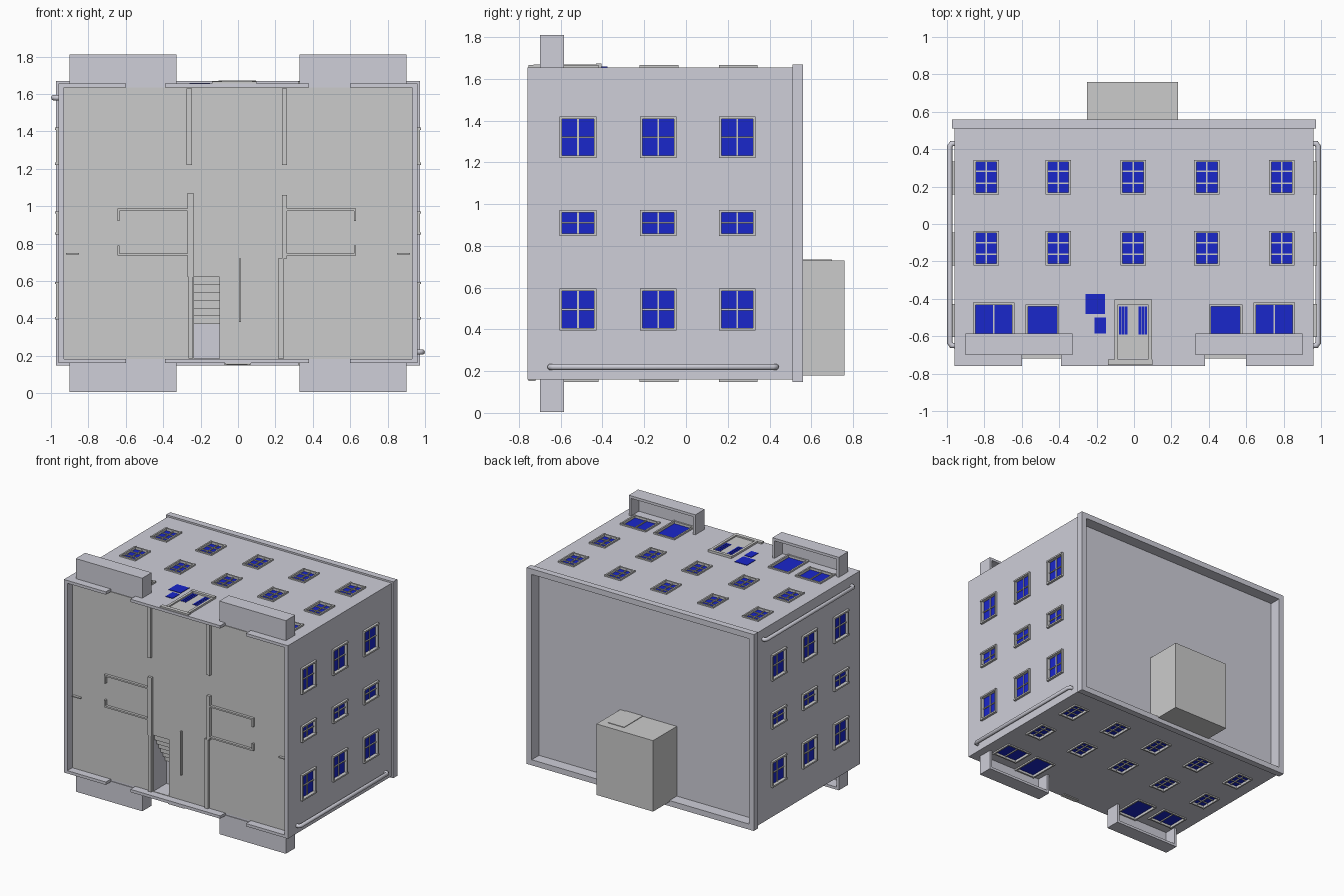
import bpy, bmesh
from mathutils import Vector, Matrix

if "Cube" in bpy.data.objects:
    bpy.data.objects.remove(bpy.data.objects["Cube"])

# Building lying on its side: its own "up" is +y, long facades face +z and -z
X, Z0, Z1 = 0.96, 0.16, 1.655
Y0, FLOOR, ROOF, TOP = -0.76, -0.70, 0.47, 0.56

def material(name, rgb):
    m = bpy.data.materials.new(name)
    m.diffuse_color = (*rgb, 1)
    m.use_nodes = True
    m.node_tree.nodes["Principled BSDF"].inputs["Base Color"].default_value = m.diffuse_color
    return m

WALL = material("wall_grey", (0.62, 0.62, 0.69))
STONE = material("stone", (0.65, 0.65, 0.63))
BLUE = material("blue_glass", (0.01, 0.02, 0.6))

parts = {}

def box(part, a, b):
    """Add a box between two corners to the named part."""
    bm = parts.setdefault(part, bmesh.new())
    a, b = Vector(a), Vector(b)
    size = Vector([abs(q - p) for p, q in zip(a, b)])
    bmesh.ops.create_cube(bm, size=1, matrix=Matrix.Translation((a + b) / 2) @ Matrix.Diagonal((*size, 1)))

# Each facade maps (across, height, outward) to world space
FACES = {
    "top": lambda u, v, d: (u, v, Z1 + d),
    "bottom": lambda u, v, d: (u, v, Z0 - d),
    "right": lambda u, v, d: (X + d, v, u),
    "left": lambda u, v, d: (-X - d, v, u),
}

def panel(part, face, u0, u1, v0, v1, d0, d1):
    f = FACES[face]
    box(part, f(u0, v0, d0), f(u1, v1, d1))

def window(face, u0, u1, v0, v1, cols, rows, proud=0.012, glass="window_glass"):
    """Recessed glass with surround and glazing bars."""
    t, s = 0.012, 0.004
    panel("window_cutter", face, u0 + t, u1 - t, v0 + t, v1 - t, -0.02, 0.05)
    panel(glass, face, u0 + t, u1 - t, v0 + t, v1 - t, -0.025, -0.008)
    for a, b in ((u0, u0 + t), (u1 - t, u1)):
        panel("window_frames", face, a, b, v0, v1, -0.018, proud)
    for a, b in ((v0, v0 + t), (v1 - t, v1)):
        panel("window_frames", face, u0 + t, u1 - t, a, b, -0.018, proud * 0.8)
    for i in range(1, cols):
        c = u0 + (u1 - u0) * i / cols
        panel("glazing_bars", face, c - s, c + s, v0 + t, v1 - t, -0.018, 0)
    for i in range(1, rows):
        c = v0 + (v1 - v0) * i / rows
        panel("glazing_bars", face, u0 + t, u1 - t, c - s, c + s, -0.018, -0.002)

# Main block, skirt with doorway gaps, parapet
box("main_block", (-X, FLOOR + 0.005, Z0), (X, ROOF, Z1))
for z0, z1 in ((Z0, Z0 + 0.022), (Z1 - 0.022, Z1)):
    for x0, x1 in ((-X, -0.6), (-0.39, 0.38), (0.6, X)):
        box("base_skirt", (x0, Y0, z0), (x1, FLOOR + 0.005, z1))
for s in (-1, 1):
    box("base_skirt", (s * X, Y0, Z0 + 0.022), (s * (X - 0.03), FLOOR + 0.005, Z1 - 0.022))

def ring(part, y0, y1, out, inner):
    for s in (-1, 1):
        box(part, (s * (X + out), y0, Z0 - out), (s * (X - inner), y1, Z1 + out))
    for z, d in ((Z0, -1), (Z1, 1)):
        box(part, (-X + inner, y0, z + d * out), (X - inner, y1, z - d * inner))

ring("parapet_wall", ROOF, 0.51, 0, 0.03)
ring("parapet_cap", 0.51, TOP, 0.013, 0.03)

# Ground slab, stairwell and steps, partition wall stubs
box("ground_slab", (-X + 0.03, FLOOR, Z0 + 0.022), (X - 0.03, FLOOR + 0.005, Z1 - 0.022))
box("stair_cutter", (-0.235, FLOOR - 0.1, 0.185), (-0.1, FLOOR + 0.16, 0.62))
for i in range(6):
    z = 0.37 + i * 0.25 / 6
    box("stairs", (-0.235, FLOOR + 0.14 - i * 0.025, z), (-0.1, FLOOR + 0.16, z + 0.25 / 6))
stubs = [(-0.275, -0.245, 1.22, 1.63), (0.235, 0.262, 1.22, 1.63), (-0.27, -0.237, 0.62, 1.07),
         (-0.265, -0.24, 0.185, 0.62), (0.215, 0.245, 0.185, 0.72), (0.235, 0.262, 0.72, 1.06),
         (-0.64, -0.27, 0.975, 0.987), (-0.64, -0.27, 0.735, 0.747), (0.262, 0.63, 0.975, 0.987),
         (0.262, 0.63, 0.735, 0.747), (-0.645, -0.633, 0.92, 0.987), (0.62, 0.632, 0.92, 0.987),
         (-0.645, -0.633, 0.735, 0.79), (0.62, 0.632, 0.735, 0.79), (0.005, 0.015, 0.38, 0.72),
         (-0.92, -0.85, 0.742, 0.75), (0.85, 0.92, 0.742, 0.75)]
for x0, x1, z0, z1 in stubs:
    box("partition_stubs", (x0, FLOOR - 0.02, z0), (x1, FLOOR, z1))

# Windows on the long facades
for face in ("top", "bottom"):
    for u in (-0.79, -0.405, -0.005, 0.39, 0.79):
        for v in (0.25, -0.13):
            window(face, u - 0.068, u + 0.068, v - 0.093, v + 0.093, 2, 3)
    for s in (-1, 1):
        a, b = sorted((s * 0.64, s * 0.86))
        window(face, a, b, -0.60, -0.42, 2, 1)
        a, b = sorted((s * 0.40, s * 0.58))
        window(face, a, b, -0.68, -0.43, 1, 1)
        # Balcony tray below the ground-floor windows
        x0, x1 = s * 0.33, s * 0.90
        panel("balconies", face, x0, x1, -0.70, -0.68, -0.005, 0.155)
        panel("balconies", face, x0, x1, -0.68, -0.585, 0.135, 0.155)
        for p, q in ((x0, x0 + s * 0.02), (x1 - s * 0.02, x1)):
            panel("balconies", face, p, q, -0.68, -0.585, -0.005, 0.135)

# Windows on the short sides
for face in ("left", "right"):
    for u, h in ((1.32, 0.1), (0.91, 0.062), (0.495, 0.1)):
        for v in (-0.517, -0.133, 0.245):
            window(face, u - h, u + h, v - 0.088, v + 0.088, 2, 2, 0.018)

# Entrance door with glass strips, step and side panels
panel("entrance_door", "top", -0.09, 0.08, -0.72, -0.42, -0.01, 0.004)
for u0, u1 in ((-0.105, -0.085), (0.075, 0.095)):
    panel("entrance_frame", "top", u0, u1, -0.73, -0.43, -0.01, 0.014)
panel("entrance_frame", "top", -0.105, 0.095, -0.43, -0.405, -0.01, 0.018)
panel("entrance_step", "top", -0.14, 0.1, -0.755, -0.725, -0.02, 0.012)
for c in (-0.057, 0.047):
    for i in (-1, 0, 1):
        panel("door_glass", "top", c + i * 0.016 - 0.006, c + i * 0.016 + 0.006, -0.59, -0.44, 0, 0.007)
panel("wall_panels", "top", -0.26, -0.155, -0.48, -0.375, -0.005, 0.004)
panel("wall_panels", "top", -0.21, -0.15, -0.585, -0.50, -0.005, 0.004)
panel("rear_step", "bottom", -0.07, 0.07, -0.755, -0.72, -0.02, 0.008)

# Roof house with hatch door
box("roof_house", (-0.25, ROOF - 0.01, 0.18), (0.235, 0.76, 0.73))
box("roof_house_door", (0.04, ROOF, 0.72), (0.18, 0.70, 0.734))

# Turn the collected boxes into objects
beige = {"ground_slab", "stairs", "partition_stubs", "entrance_door", "entrance_frame",
         "entrance_step", "rear_step", "roof_house", "roof_house_door", "window_frames", "glazing_bars"}
objs = {}
for name, bm in parts.items():
    me = bpy.data.meshes.new(name)
    bm.to_mesh(me)
    bm.free()
    glass = name in ("window_glass", "door_glass", "wall_panels")
    me.materials.append(BLUE if glass else STONE if name in beige else WALL)
    objs[name] = bpy.data.objects.new(name, me)
    bpy.context.collection.objects.link(objs[name])

# Cut window recesses and stairwell
for target, cutter in (("main_block", "window_cutter"), ("main_block", "stair_cutter"), ("ground_slab", "stair_cutter")):
    mod = objs[target].modifiers.new(cutter, 'BOOLEAN')
    mod.object, mod.operation, mod.solver = objs[cutter], 'DIFFERENCE', 'EXACT'
for c in ("window_cutter", "stair_cutter"):
    objs[c].hide_render = True
    objs[c].hide_set(True)

# Horizontal pipes, one on each short side at opposite corners
for side, z in ((1, 0.22), (-1, 1.58)):
    cu = bpy.data.curves.new("pipe", 'CURVE')
    cu.dimensions, cu.bevel_depth, cu.bevel_resolution, cu.use_fill_caps = '3D', 0.015, 3, True
    sp = cu.splines.new('POLY')
    path = [(0.95, -0.65), (0.975, -0.65), (0.985, -0.635), (0.985, 0.415), (0.975, 0.43), (0.95, 0.43)]
    sp.points.add(len(path) - 1)
    for p, (x, y) in zip(sp.points, path):
        p.co = (side * x, y, z, 1)
    cu.materials.append(WALL)
    bpy.context.collection.objects.link(bpy.data.objects.new("wall_pipe", cu))
